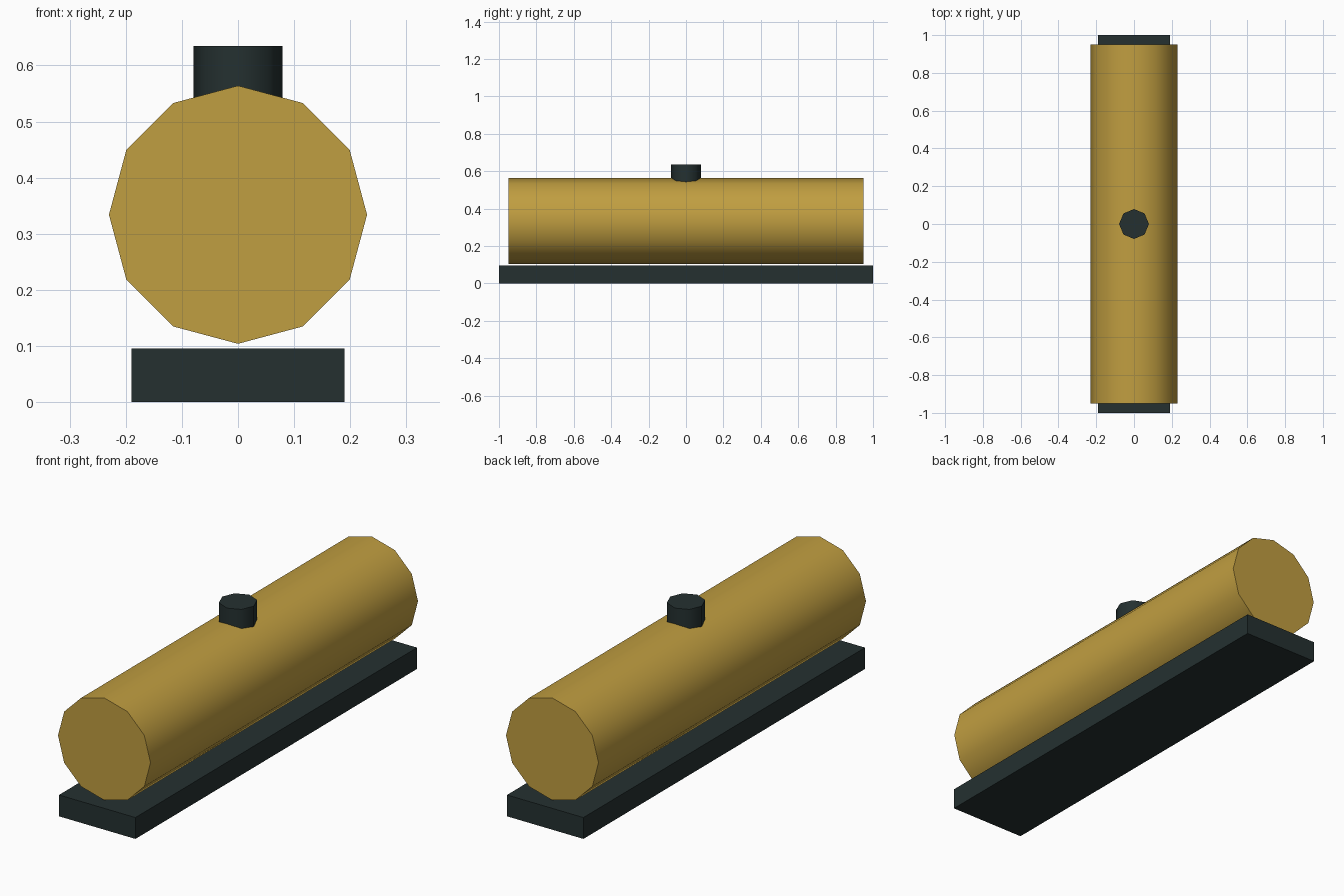
import bpy
import math

cube = bpy.data.objects.get("Cube")
if cube:
    bpy.data.objects.remove(cube, do_unlink=True)


def material(name, colour):
    mat = bpy.data.materials.new(name)
    mat.use_nodes = True
    mat.diffuse_color = colour
    mat.node_tree.nodes["Principled BSDF"].inputs["Base Color"].default_value = colour
    return mat


def finish(name, mat):
    obj = bpy.context.object
    obj.name = obj.data.name = name
    obj.data.materials.append(mat)
    bpy.ops.object.transform_apply(location=False, rotation=True, scale=True)
    return obj


def cylinder(name, mat, sides, radius, length, location, rotation=(0, 0, 0)):
    bpy.ops.mesh.primitive_cylinder_add(vertices=sides, radius=radius, depth=length,
                                        location=location, rotation=rotation)
    finish(name, mat)
    bpy.ops.object.shade_smooth_by_angle(angle=math.radians(50))


brass = material("brass", (0.53, 0.342, 0.052, 1))
dark = material("dark steel", (0.018, 0.03, 0.03, 1))

# Flat mounting rail
bpy.ops.mesh.primitive_cube_add(size=1, location=(0, 0, 0.048))
bpy.context.object.scale = (0.38, 2, 0.096)
finish("base_rail", dark)

# Twelve-sided tube lying front to back
cylinder("main_tube", brass, 12, 0.23, 1.9, (0, 0, 0.334), (math.pi / 2, 0, 0))

# Small knob set into the top of the tube
cylinder("top_knob", dark, 8, 0.079, 0.135, (0, 0, 0.5675))
